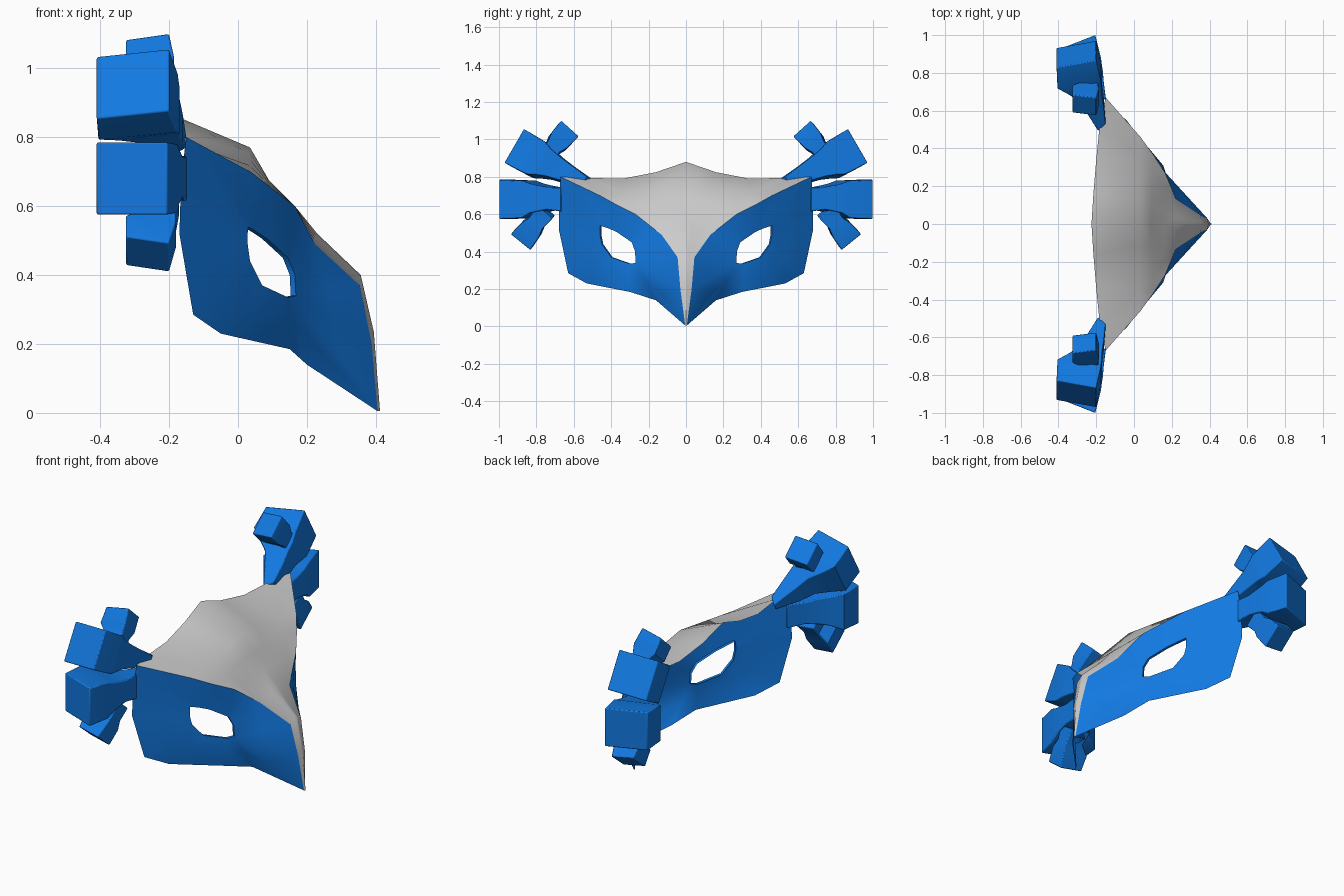
import bpy, bmesh
from math import cos, sin, radians
from mathutils import Vector as V

if "Cube" in bpy.data.objects:
    bpy.data.objects.remove(bpy.data.objects["Cube"])

blue = bpy.data.materials.new("blue")
blue.diffuse_color = (0.006, 0.19, 0.75, 1)
blue.use_nodes = True
blue.node_tree.nodes["Principled BSDF"].inputs["Base Color"].default_value = blue.diffuse_color


def make(name, bm, facing=None, mat=None, bevel=0, angle=35):
    bmesh.ops.remove_doubles(bm, verts=bm.verts, dist=1e-4)
    bmesh.ops.recalc_face_normals(bm, faces=bm.faces)
    # open sheets: turn the outside towards the given direction
    if facing and sum(f.normal.dot(facing) * f.calc_area() for f in bm.faces) < 0:
        bmesh.ops.reverse_faces(bm, faces=bm.faces)
    me = bpy.data.meshes.new(name)
    bm.to_mesh(me)
    bm.free()
    ob = bpy.data.objects.new(name, me)
    bpy.context.collection.objects.link(ob)
    if mat:
        me.materials.append(mat)
    bpy.ops.object.select_all(action='DESELECT')
    ob.select_set(True)
    bpy.context.view_layer.objects.active = ob
    bpy.ops.object.shade_smooth_by_angle(angle=radians(angle))
    if bevel:
        b = ob.modifiers.new("bevel", 'BEVEL')
        b.width, b.segments, b.limit_method = bevel, 2, 'ANGLE'
        b.angle_limit = radians(60)
    m = ob.modifiers.new("mirror", 'MIRROR')
    m.use_axis = (False, True, False)


def skin(bm, rows, closed=False):
    """Join rows of points with faces."""
    vs = [[bm.verts.new(p) for p in r] for r in rows]
    for a, b in zip(vs, vs[1:]):
        n = len(a)
        for i in range(n if closed else n - 1):
            j = (i + 1) % n
            bm.faces.new((a[i], a[j], b[j], b[i]))
    return vs


# brow line shared by the forehead and the eye panels (x, y, z)
brow = [V(p) for p in [(-.15, .67, .80), (.035, .46, .70), (.1, .37, .65), (.165, .27, .60),
                       (.223, .13, .49), (.353, .045, .37), (.388, .03, .2), (.405, .004, .005)]]

# forehead and nose ridge: loft from centre line to brow line
centre = [V((x, 0, z)) for x, z in [(-.22, .88), (.035, .77), (.09, .675), (.165, .60),
                                    (.23, .52), (.356, .40), (.394, .235), (.412, .005)]]
top = [V(p) for p in [(-.225, 0, .88), (-.215, .16, .825), (-.2, .34, .79),
                      (-.18, .54, .795), (-.15, .67, .80)]]
bm = bmesh.new()
skin(bm, [top] + [[c.lerp(b, t / 4) for t in range(5)] for c, b in zip(centre[1:], brow[1:])])
make("forehead_ridge", bm, V((1, 0, 1)), angle=60)

# eye panels: ring from outer outline to eye opening
outer = brow + [V(p) for p in [(.2, .16, .14), (.15, .30, .185), (-.05, .53, .23),
                               (-.13, .63, .285), (-.17, .68, .52), (-.165, .68, .68)]]
corner = (.168, .27, .34)
eye = [V(p) for p in [(.03, .46, .54), (.055, .415, .525), (.085, .37, .505), (.145, .29, .45),
                      (.165, .272, .40)] + [corner] * 4 +
       [(.145, .30, .335), (.07, .40, .37), (.035, .45, .44), (.028, .46, .49), (.028, .46, .52)]]
mid = [o.lerp(e, .5) + V((.7, .7, 0)) * (.012 if i in (9, 10, 11) else 0)
       for i, (o, e) in enumerate(zip(outer, eye))]
# thin lip turned inward round the opening
lip = [e + V((-.015, -.008, 0)) for e in eye]
bm = bmesh.new()
skin(bm, [outer, mid, eye, lip], closed=True)
bmesh.ops.dissolve_degenerate(bm, dist=1e-4, edges=bm.edges)
make("eye_panel", bm, V((1, 1, 0)), blue, angle=50)


# side blocks: limbs flaring from a thin root to a square head
def limb(name, angle, shear, sections):
    d = V((0, cos(radians(angle)), sin(radians(angle))))
    n = V((0, -d.z, d.y))
    rows = []
    for y, z, h, x0, x1 in sections:
        row = []
        for x, s, k in ((x0, -1, -1), (x1, -1, 1), (x1, 1, 1), (x0, 1, -1)):
            row.append(V((x, y, z)) + n * h * s + d * shear * k)
        rows.append(row)
    bm = bmesh.new()
    vs = skin(bm, rows, closed=True)
    bm.faces.new(vs[0])
    bm.faces.new(vs[-1])
    make(name, bm, None, blue, bevel=.005)


limb("upper_large_block", 30, .022, [
    (.52, .775, .02, -.19, -.15), (.63, .815, .05, -.25, -.16), (.70, .85, .065, -.29, -.17),
    (.745, .87, .08, -.35, -.17), (.785, .89, .1, -.405, -.175), (.90, .955, .104, -.41, -.20)])
limb("side_large_block", 0, .04, [
    (.63, .68, .065, -.2, -.15), (.71, .685, .06, -.26, -.16), (.77, .685, .072, -.31, -.165),
    (.80, .685, .08, -.35, -.17), (.84, .68, .1, -.405, -.175), (.96, .68, .105, -.41, -.205)])
limb("upper_small_block", 132, .012, [
    (.77, .89, .055, -.29, -.18), (.715, .95, .042, -.28, -.19),
    (.685, .985, .058, -.325, -.185), (.628, 1.05, .063, -.325, -.2)])
limb("lower_small_block", -51, .012, [
    (.75, .62, .055, -.29, -.17), (.795, .56, .045, -.28, -.18),
    (.825, .525, .06, -.325, -.18), (.877, .46, .067, -.325, -.2)])
